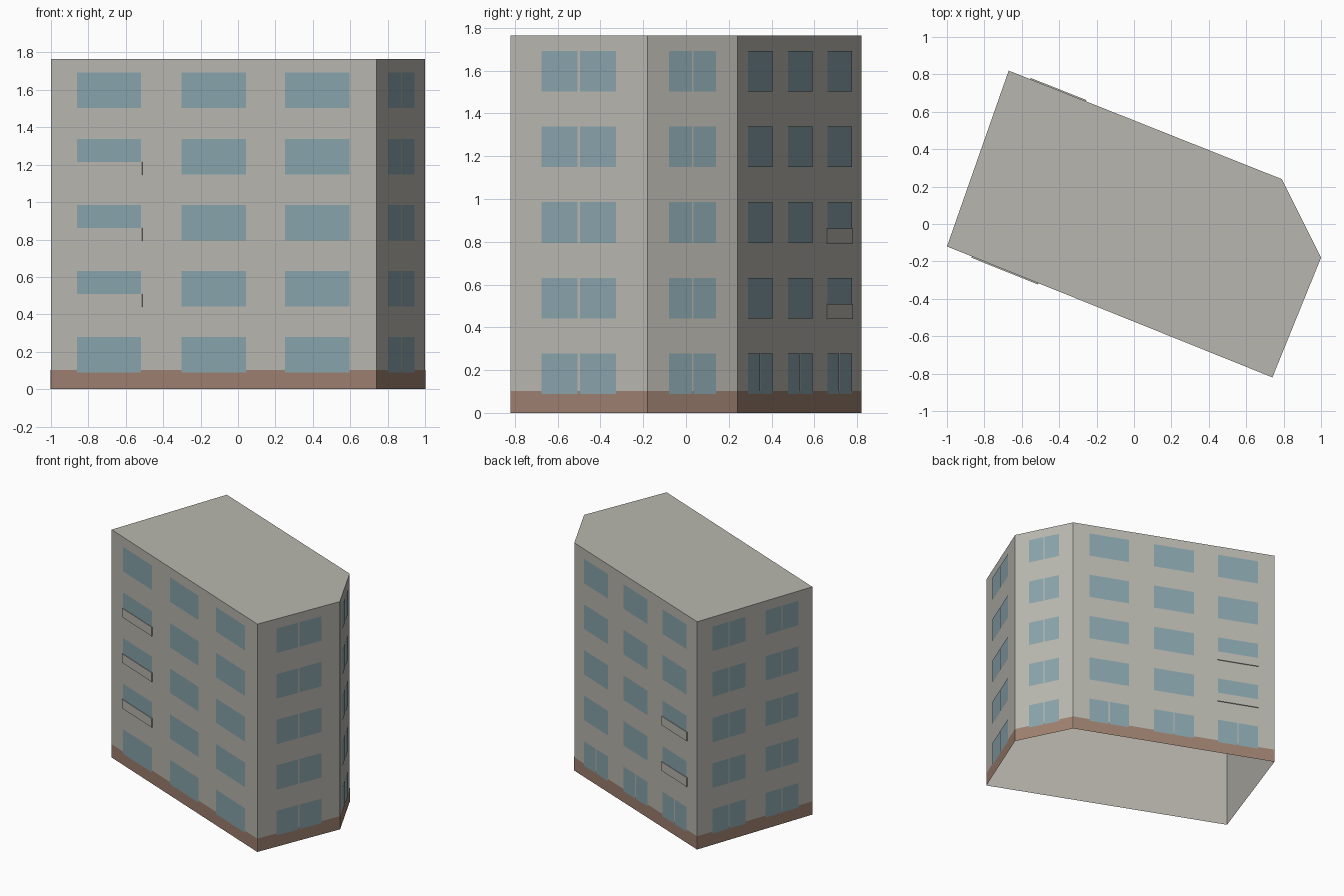
import bpy
import bmesh
from mathutils import Vector

cube = bpy.data.objects.get("Cube")
if cube:
    bpy.data.objects.remove(cube, do_unlink=True)


def material(name, rgb):
    m = bpy.data.materials.new(name)
    m.use_nodes = True
    m.diffuse_color = (*rgb, 1)
    bsdf = next(n for n in m.node_tree.nodes if n.type == 'BSDF_PRINCIPLED')
    bsdf.inputs["Base Color"].default_value = (*rgb, 1)
    bsdf.inputs["Roughness"].default_value = 0.9
    return m


PLASTER = material("warm grey plaster", (0.48, 0.47, 0.425))
BROWN = material("brown plinth", (0.335, 0.215, 0.16))
GLASS = material("blue grey glass", (0.25, 0.37, 0.41))

# Building outline, counter-clockwise from the front left corner
A, B, C, D, E = [Vector((x, y, 0)) for x, y in
                 ((-1, -0.12), (0.74, -0.82), (1, -0.18), (0.79, 0.24), (-0.67, 0.82))]
OUTLINE = [A, B, C, D, E]
HEIGHT = 1.765
PLINTH = 0.103
FLOORS = 5
PITCH = 0.3535
SILL = 0.088
WINDOW_H = 0.19


def finish(name, bm, mat):
    mesh = bpy.data.meshes.new(name)
    bm.to_mesh(mesh)
    bm.free()
    mesh.materials.append(mat)
    obj = bpy.data.objects.new(name, mesh)
    bpy.context.collection.objects.link(obj)
    return obj


def on_wall(p, q, t, z, out):
    d = (q - p).normalized()
    return p.lerp(q, t) + Vector((d.y, -d.x, 0)) * out + Vector((0, 0, z))


def plate(bm, p, q, t0, t1, z0, z1, out):
    """Rectangle lying on the wall from p to q."""
    corners = ((t0, z0), (t1, z0), (t1, z1), (t0, z1))
    return bm.faces.new([bm.verts.new(on_wall(p, q, t, z, out)) for t, z in corners])


def panel(bm, p, q, t0, t1, z0, z1, out):
    """Shallow box standing off the wall from p to q."""
    face = plate(bm, p, q, t0, t1, z0, z1, 0)
    moved = bmesh.ops.extrude_face_region(bm, geom=[face])["geom"]
    shift = on_wall(p, q, 0, 0, out) - p
    bmesh.ops.translate(bm, vec=shift, verts=[v for v in moved if isinstance(v, bmesh.types.BMVert)])
    bm.faces.remove(face)


# Wall shell with a flat roof, open underneath
bm = bmesh.new()
low = [bm.verts.new(p) for p in OUTLINE]
high = [bm.verts.new(p + Vector((0, 0, HEIGHT))) for p in OUTLINE]
for i in range(len(low)):
    j = (i + 1) % len(low)
    bm.faces.new((low[i], low[j], high[j], high[i]))
bm.faces.new(high)
finish("walls_and_roof", bm, PLASTER)

# Painted plinth band round the foot of the walls
bm = bmesh.new()
for p, q in zip(OUTLINE, OUTLINE[1:] + OUTLINE[:1]):
    plate(bm, p, q, 0, 1, 0, PLINTH, 0.0015)
finish("plinth", bm, BROWN)

# Windows: wall ends and the span of each pane along the wall
LONG = [(0.08, 0.278), (0.402, 0.6), (0.72, 0.918)]
WALLS = {
    "front": (A, B, LONG),
    "right_side": (B, C, [(0.227, 0.492), (0.508, 0.773)]),
    "corner": (C, D, [(0.238, 0.493), (0.507, 0.762)]),
    "back": (D, E, LONG),
    "left_side": (E, A, [(0.13, 0.27), (0.28, 0.417), (0.591, 0.73), (0.74, 0.878)]),
}
for name, (p, q, spans) in WALLS.items():
    bm = bmesh.new()
    for floor in range(FLOORS):
        z = SILL + floor * PITCH
        for a, b in spans:
            panes = [(a, b)]
            if name == "back" and floor == 0:
                mid = (a + b) / 2
                panes = [(a, mid - 0.003), (mid + 0.003, b)]
            for t0, t1 in panes:
                plate(bm, p, q, t0, t1, z, z + WINDOW_H, 0.003)
    finish(name + "_windows", bm, GLASS)

# Balcony parapets covering the lower part of the end windows
for name, p, q, (t0, t1), floors in (("front", A, B, LONG[0], (1, 2, 3)),
                                     ("back", D, E, LONG[2], (1, 2))):
    bm = bmesh.new()
    for floor in floors:
        z = SILL + floor * PITCH
        panel(bm, p, q, t0 - 0.003, t1 + 0.003, z - 0.003, z + 0.067, 0.007)
    finish(name + "_balcony_parapets", bm, PLASTER)
